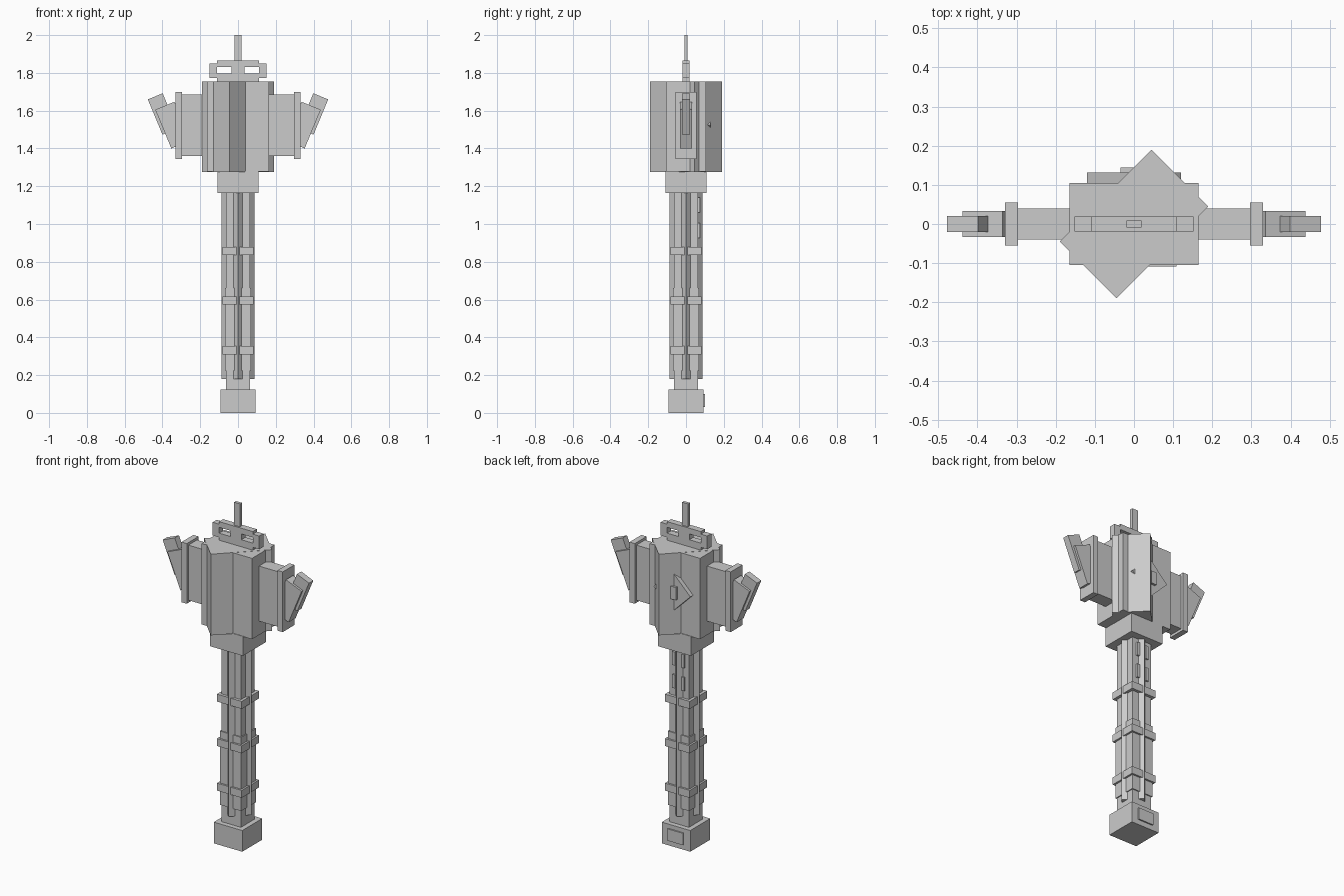
import bpy
import math
from mathutils import Matrix, Vector

cube = bpy.data.objects.get("Cube")
if cube:
    bpy.data.objects.remove(cube, do_unlink=True)

stone = bpy.data.materials.new("plain_grey")
stone.use_nodes = True
GREY = (0.6, 0.6, 0.6, 1)
stone.diffuse_color = GREY
stone.node_tree.nodes["Principled BSDF"].inputs["Base Color"].default_value = GREY


def box(name, center, size, axis="Z", angle=0):
    """Flat-sided box, turned about its own centre."""
    bpy.ops.mesh.primitive_cube_add(size=1)
    ob = bpy.context.object
    ob.name = name
    turn = Matrix.Rotation(math.radians(angle), 4, axis)
    ob.data.transform(Matrix.Translation(center) @ turn @ Matrix.Diagonal((*size, 1)))
    ob.data.materials.append(stone)
    return ob


def column(name, half, low, high, angle=0):
    """Square upright block on the centre axis."""
    return box(name, (0, 0, (low + high) / 2), (2 * half, 2 * half, high - low), "Z", angle)


# Base with a raised panel on its back
column("base", 0.093, 0, 0.125)
box("base_panel", (0, 0.09, 0.065), (0.1, 0.022, 0.07))

# Handle: square core, diagonal ridges, thicker lower sleeve and bands
column("handle_core", 0.064, 0.125, 1.17)
column("handle_ridges", 0.062, 0.18, 1.17, 45)
column("handle_sleeve", 0.07, 0.225, 0.66)
for z in (0.332, 0.595, 0.857):
    column("handle_band", 0.081, z - 0.022, z + 0.022)
for z in (0.965, 1.1):
    for x in (-0.03, 0.03):
        box("handle_rear_plate", (x, 0.065, z), (0.017, 0.018, 0.08))

# Head: neck, main block and a diagonal block through it
column("neck", 0.108, 1.165, 1.28)
box("head", (0, 0, 1.516), (0.33, 0.21, 0.477))
box("head_diagonal", (0, 0, 1.516), (0.332, 0.205, 0.479), "Z", 45)

# Diamond ornament on the back
box("rear_diamond", (0, 0.115, 1.525), (0.17, 0.032, 0.17), "Y", 45)
box("rear_diamond_stud", (0, 0.125, 1.525), (0.07, 0.04, 0.075))

# Side arms, each with a collar and two outward-leaning fins
TILT = 22.5
for side, sign in (("left", 1), ("right", -1)):
    box(side + "_arm", (sign * 0.22, 0, 1.522), (0.18, 0.08, 0.325))
    box(side + "_collar", (sign * 0.313, 0, 1.522), (0.034, 0.11, 0.355))
    t = math.radians(TILT)
    along = Vector((math.sin(t), 0, math.cos(t)))
    inward = Vector((-math.cos(t), 0, math.sin(t)))
    for part, corner, length, width, depth in (
            ("inner_fin", (0.353, 0, 1.4), 0.222, 0.11, 0.066),
            ("outer_fin", (0.4, 0, 1.473), 0.202, 0.085, 0.04)):
        c = Vector(corner) + along * length / 2 + inward * width / 2
        c.x *= sign
        box(f"{side}_{part}", c, (width, depth, length), "Y", sign * TILT)

# Open crest with two windows, side blocks and a spike
for z, height in ((1.775, 0.044), (1.848, 0.034)):
    box("crest_rail", (0, 0, z), (0.22, 0.038, height))
box("crest_post", (0, 0, 1.81), (0.07, 0.038, 0.1))
for sign in (-1, 1):
    box("crest_end", (sign * 0.131, 0, 1.811), (0.042, 0.038, 0.078))
box("spike", (0, 0, 1.93), (0.038, 0.018, 0.14))
